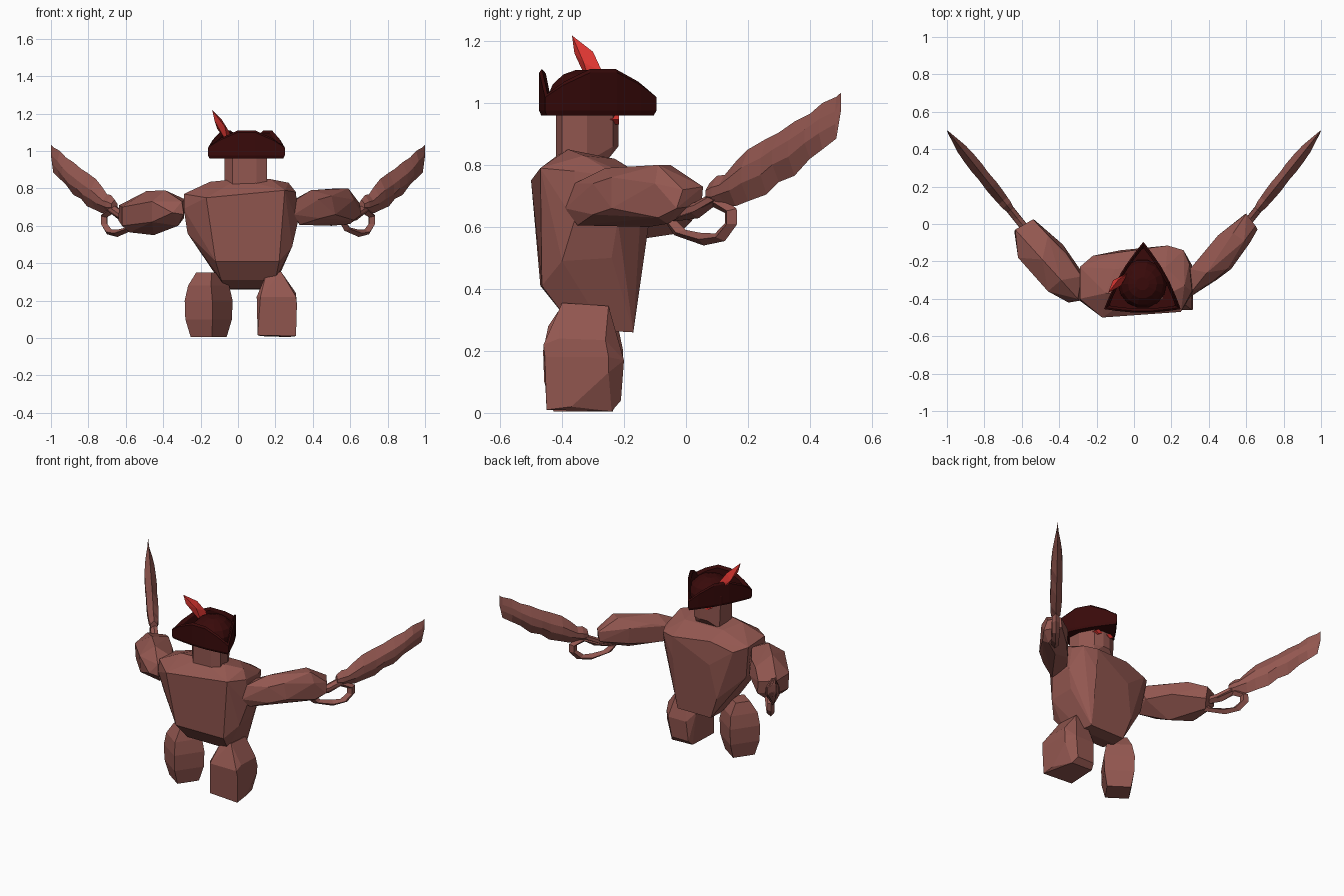
import bpy, bmesh, math
from mathutils import Vector


def material(name, color):
    m = bpy.data.materials.new(name)
    m.diffuse_color = (*color, 1)
    return m


STONE = material("stone", (0.29, 0.095, 0.08))
HAT = material("dark_felt", (0.04, 0.003, 0.003))
RED = material("red", (0.70, 0.035, 0.03))


def finish(name, bm, mat):
    bmesh.ops.recalc_face_normals(bm, faces=bm.faces)
    me = bpy.data.meshes.new(name)
    bm.to_mesh(me)
    bm.free()
    me.materials.append(mat)
    ob = bpy.data.objects.new(name, me)
    bpy.context.collection.objects.link(ob)
    return ob


def rock(name, pts, mat=STONE):
    """Faceted boulder: convex hull of a few corner points."""
    bm = bmesh.new()
    for p in pts:
        bm.verts.new(p)
    res = bmesh.ops.convex_hull(bm, input=bm.verts)
    junk = [g for g in res["geom_interior"] if isinstance(g, bmesh.types.BMVert)]
    bmesh.ops.delete(bm, geom=junk, context='VERTS')
    bmesh.ops.dissolve_limit(bm, angle_limit=math.radians(6), verts=bm.verts, edges=bm.edges)
    return finish(name, bm, mat)


def loft(name, rings, mat=STONE, loop=False):
    """Skin rings of equal length, capped unless the path is a closed loop."""
    bm = bmesh.new()
    vs = [[bm.verts.new(p) for p in r] for r in rings]
    n = len(vs[0])
    pairs = list(zip(vs, vs[1:])) + ([(vs[-1], vs[0])] if loop else [])
    for a, b in pairs:
        for i in range(n):
            j = (i + 1) % n
            bm.faces.new((a[i], a[j], b[j], b[i]))
    if not loop:
        bm.faces.new(vs[0])
        bm.faces.new(vs[-1])
    return finish(name, bm, mat)


# torso
rock("torso", [
    (-.07, -.26, .265), (.19, -.26, .265), (-.06, -.17, .26), (.18, -.17, .26),
    (-.09, -.39, .31), (.20, -.39, .31),
    (-.12, -.47, .41), (.22, -.465, .41), (-.11, -.16, .40), (.20, -.16, .38),
    (-.27, -.38, .56), (-.26, -.25, .55), (.29, -.40, .49), (.28, -.24, .50),
    (.32, -.36, .62), (.31, -.22, .62), (-.07, -.14, .62), (.18, -.12, .61),
    (-.17, -.50, .75), (.25, -.47, .79), (-.29, -.41, .69), (-.29, -.40, .77),
    (-.29, -.23, .76), (-.22, -.17, .73), (-.07, -.15, .77), (.18, -.115, .75),
    (.265, -.14, .75), (.31, -.36, .78), (.295, -.21, .76),
    (.27, -.33, .83), (-.15, -.37, .835), (.17, -.38, .85), (0, -.39, .85),
    (.17, -.23, .82), (-.10, -.24, .82)])

# head (turned slightly) and eyes
rock("head", [(x, y, z) for z in (.81, .85, 1.0) for x, y in (
    (-.072, -.37), (-.03, -.42), (.10, -.42), (.155, -.40), (.15, -.32))]
    + [(x, y, z) for z in (.86, 1.0) for x, y in ((.105, -.235), (.05, -.218), (0, -.22), (-.065, -.265))]
    + [(.10, -.25, .82), (-.06, -.26, .81)])
for side, cx in (("left", 0.0), ("right", 0.085)):
    rock("eye_" + side, [(cx + dx, y, .947 + dz) for y in (-.245, -.216)
                         for dx, dz in ((-.026, 0), (0, .016), (.026, 0), (0, -.016))], RED)

# legs
rock("leg_right", [
    (.105, -.44, .015), (.31, -.45, .01), (.27, -.24, .005), (.12, -.24, .01),
    (.31, -.37, .02), (.313, -.25, .13),
    (.13, -.21, .04), (.25, -.21, .04), (.14, -.20, .17), (.27, -.20, .17),
    (.10, -.43, .22), (.315, -.455, .18), (.12, -.46, .22), (.31, -.46, .22),
    (.315, -.25, .18), (.31, -.26, .235), (.31, -.41, .24), (.10, -.25, .22),
    (.23, -.40, .355), (.15, -.39, .34), (.16, -.25, .33), (.23, -.25, .345)])
# left leg: squarish block turned about its own axis, (z, half length, half width)
ca, sa = .82, -.57
rock("leg_left", [
    (-.157 + ca * u - sa * v, -.332 + sa * u + ca * v, z)
    for z, a, b in ((.005, .07, .068), (.10, .088, .092), (.20, .09, .095), (.28, .075, .085), (.35, .05, .045))
    for u, v in ((a, b), (-a, b), (-a, -b), (a, -b))])

# arms
rock("arm_right", [
    (.30, -.39, .66), (.31, -.36, .74), (.30, -.24, .74), (.30, -.25, .64), (.33, -.35, .605),
    (.39, -.26, .79), (.37, -.17, .76), (.43, -.30, .74), (.44, -.30, .64), (.37, -.16, .64),
    (.45, -.06, .75), (.46, -.06, .65), (.53, -.05, .80), (.50, -.24, .76), (.52, -.24, .66),
    (.59, -.09, .80), (.50, -.12, .60), (.60, -.06, .61), (.60, .055, .73), (.59, .05, .67),
    (.65, -.01, .72), (.66, -.03, .66), (.62, -.10, .74), (.62, -.09, .63)])
rock("arm_left", [
    (-.29, -.41, .66), (-.30, -.40, .73), (-.28, -.28, .74), (-.29, -.24, .64), (-.32, -.35, .60),
    (-.35, -.42, .67), (-.39, -.30, .79), (-.36, -.16, .73), (-.38, -.11, .65), (-.46, -.36, .73),
    (-.46, -.35, .62), (-.49, -.19, .785), (-.45, -.22, .55), (-.46, -.06, .74), (-.58, -.16, .565),
    (-.62, -.18, .70), (-.62, -.17, .60), (-.54, .025, .70), (-.53, .02, .62), (-.635, -.03, .71),
    (-.64, -.04, .63), (-.56, -.02, .58)])

# swords: each lies in the upright plane x = 0.6 + 0.8 y; blade rows are y, low z, high z, half thickness
BLADE = [(.075, .675, .74, .02), (.10, .66, .765, .028), (.125, .672, .768, .03), (.16, .667, .81, .033),
         (.20, .683, .85, .035), (.26, .705, .885, .032), (.30, .745, .905, .035), (.35, .765, .94, .033),
         (.40, .82, .965, .028), (.44, .85, 1.0, .018), (.485, .885, 1.02, .006), (.50, .975, 1.033, .001)]
GUARD = [(-.05, .62), (-.02, .582), (.055, .56), (.11, .567), (.145, .61),
         (.145, .652), (.10, .68), (.03, .645)]


def on_plane(s, y, z, off=0):
    return (s * (.6 + .8 * y + .78 * off), y - .62 * off, z)


for s, side in ((-1, "left"), (1, "right")):
    rings = []
    for y, lo, hi, t in BLADE:
        h = hi - lo
        rings.append([on_plane(s, y, lo), on_plane(s, y, lo + h * .35, t), on_plane(s, y, lo + h * .65, t),
                      on_plane(s, y, hi), on_plane(s, y, lo + h * .65, -t), on_plane(s, y, lo + h * .35, -t)])
    loft("blade_" + side, rings)
    # handle
    loft("handle_" + side, [[on_plane(s, y + .01 * math.sin(a), z + .02 * math.cos(a), .024 * math.sin(a))
                             for a in [k * math.tau / 6 for k in range(6)]]
                            for y, z in ((-.05, .635), (.03, .66), (.10, .70))])
    # knuckle guard
    c = Vector((.05, .615))
    rings = []
    for p in GUARD:
        p = Vector(p)
        d = (p - c).normalized() * .02
        rings.append([on_plane(s, p.x + d.x * u, p.y + d.y * u, v)
                      for u, v in ((1, 0), (0, .022), (-1, 0), (0, -.022))])
    loft("guard_" + side, rings, loop=True)

# three-cornered hat: upturned brim following a triangle
CX, CY = .045, -.32
corners = [Vector((.25, -.455)), Vector((.05, -.095)), Vector((-.16, -.455))]
rings = []
for i in range(3):
    a, b = corners[i], corners[(i + 1) % 3]
    out = Vector((b.y - a.y, a.x - b.x)).normalized()
    if out.dot((a + b) / 2 - Vector((CX, CY))) < 0:
        out = -out
    for t in (0, .15, .38, .62, .85):
        bulge = math.sin(math.pi * t)
        p = a.lerp(b, t) + out * .02 * bulge
        q = p.lerp(Vector((CX, CY)), .14)
        top = 1.03 + .086 * bulge
        rings.append([(p.x, p.y, .975), (p.x, p.y, top - .012), (q.x * .4 + p.x * .6, q.y * .4 + p.y * .6, top),
                      (q.x, q.y, top - .015), (q.x, q.y, .99), (CX + (q.x - CX) * .3, CY + (q.y - CY) * .3, .99),
                      (CX + (p.x - CX) * .3, CY + (p.y - CY) * .3, .96),
                      (CX + (p.x - CX) * .96, CY + (p.y - CY) * .96, .96)])
loft("hat_brim", rings, HAT, loop=True)

# hat crown
crown = [(.13, .97), (.13, 1.02), (.113, 1.06), (.078, 1.092), (.035, 1.107)]
loft("hat_crown", [[(CX + r * math.cos(k * math.tau / 14), CY + r * math.sin(k * math.tau / 14), z)
                    for k in range(14)] for r, z in crown], HAT)

# feather
rock("hat_feather", [(-.03, -.26, 1.03), (-.05, -.30, 1.03), (-.045, -.27, 1.10), (-.10, -.335, 1.11),
                     (-.07, -.33, 1.13), (-.112, -.30, 1.12), (-.085, -.30, 1.165),
                     (-.125, -.36, 1.16), (-.138, -.368, 1.218)], RED)
